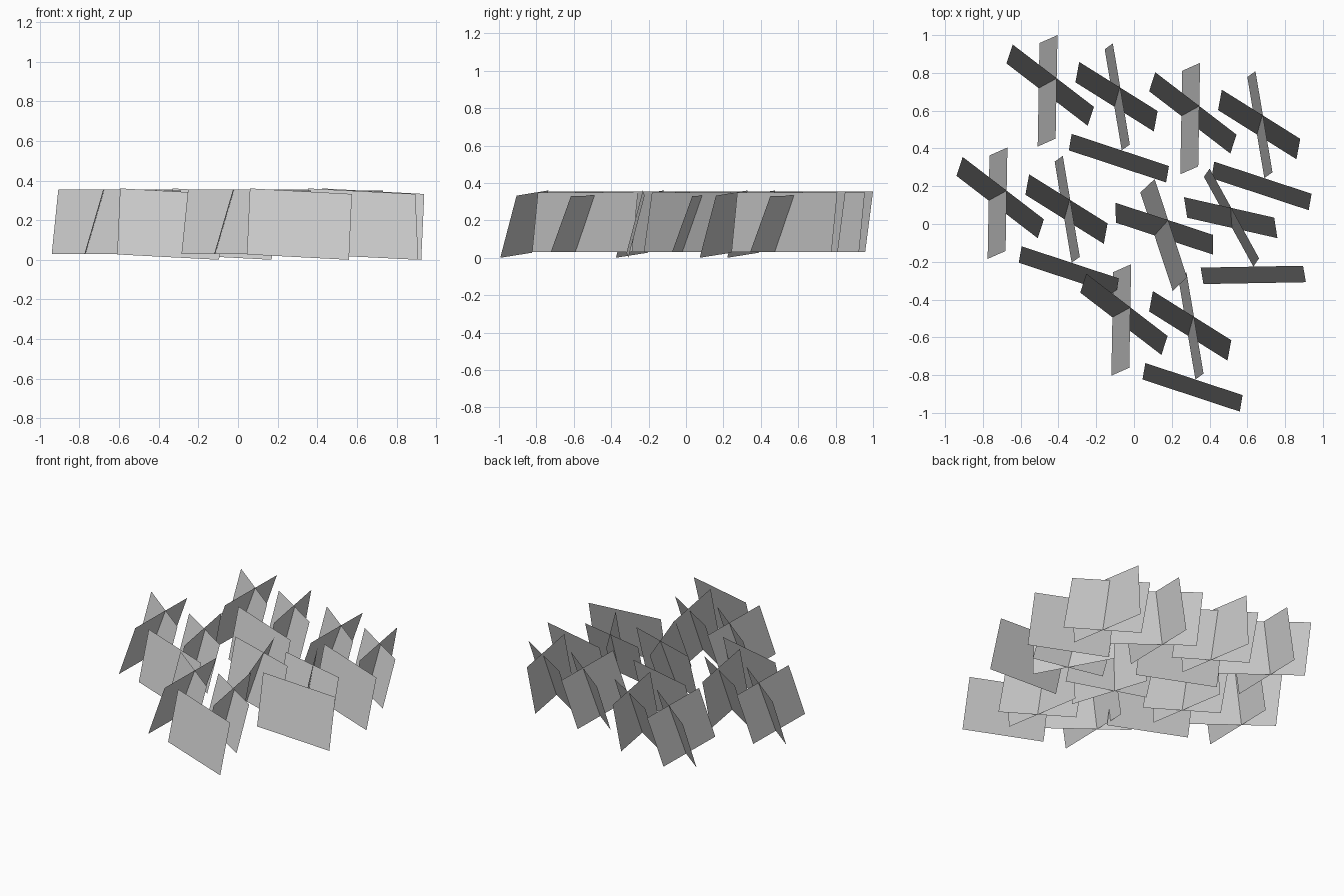
import bpy
import math
from mathutils import Matrix, Vector

cube = bpy.data.objects.get("Cube")
if cube:
    bpy.data.objects.remove(cube, do_unlink=True)

# One plain grey for every blade card
grey = bpy.data.materials.new("light_grey")
grey.use_nodes = True
colour = (0.6, 0.6, 0.6, 1.0)
grey.diffuse_color = colour
grey.node_tree.nodes["Principled BSDF"].inputs["Base Color"].default_value = colour


def card_mesh(name, start, end, lean, low, high):
    """Leaning flat card: a bottom edge swept along its lean to a top edge."""
    a, b, shift = Vector(start), Vector(end), Vector(lean)
    corners = [(*a, low[0]), (*b, low[1]),
               (*(b + shift), high[1]), (*(a + shift), high[0])]
    mesh = bpy.data.meshes.new(name)
    mesh.from_pydata(corners, [], [(0, 1, 2, 3)])
    mesh.materials.append(grey)
    return mesh


# The five cards of one clump: bottom start, bottom end, lean, heights
level = (0.03, 0.03)
cards = [
    card_mesh("left_diagonal_card", (-0.675, 0.85), (-0.245, 0.52), (0.033, 0.1), level, (0.355, 0.355)),
    card_mesh("left_cross_card", (-0.5, 0.958), (-0.51, 0.41), (0.095, 0.042), level, (0.355, 0.355)),
    card_mesh("right_diagonal_card", (-0.31, 0.75), (0.105, 0.49), (0.02, 0.108), level, (0.335, 0.33)),
    card_mesh("right_cross_card", (-0.155, 0.925), (-0.065, 0.39), (0.043, 0.031), level, (0.35, 0.35)),
    card_mesh("front_card", (-0.345, 0.39), (0.17, 0.22), (0.015, 0.087), (0.027, 0.0), (0.36, 0.332)),
]

# Clump placements: x, y, turn in degrees
clumps = {
    "back_right_clump": (0, 0, 0),
    "back_left_clump": (0.755, -0.147, 0),
    "side_right_clump": (-0.265, -0.595, 0),
    "front_clump": (0.39, -1.213, 0),
    "turned_clump": (0.822, -0.572, 19.3),
}

for clump, (x, y, turn) in clumps.items():
    place = Matrix.Translation((x, y, 0)) @ Matrix.Rotation(math.radians(turn), 4, "Z")
    for mesh in cards:
        card = bpy.data.objects.new(f"{clump}_{mesh.name}", mesh)
        card.matrix_world = place
        bpy.context.collection.objects.link(card)
